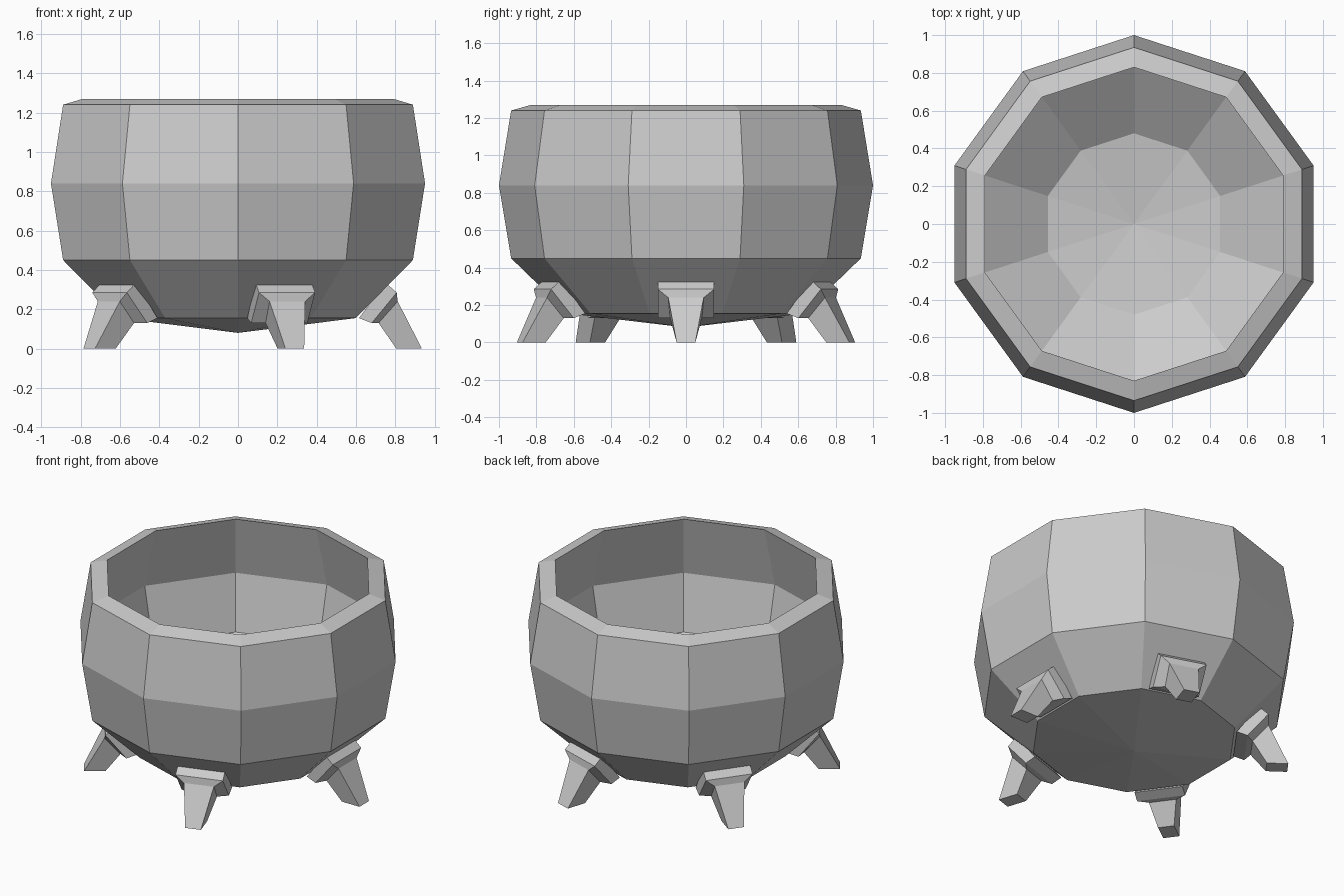
import bpy, bmesh
from math import sin, cos, pi

cube = bpy.data.objects.get("Cube")
if cube:
    bpy.data.objects.remove(cube, do_unlink=True)

grey = bpy.data.materials.new("stone grey")
grey.use_nodes = True
colour = (0.6, 0.6, 0.6, 1)
grey.diffuse_color = colour
grey.node_tree.nodes["Principled BSDF"].inputs["Base Color"].default_value = colour


def finish(bm, name):
    bmesh.ops.recalc_face_normals(bm, faces=bm.faces[:])
    mesh = bpy.data.meshes.new(name)
    bm.to_mesh(mesh)
    bm.free()
    mesh.materials.append(grey)
    obj = bpy.data.objects.new(name, mesh)
    bpy.context.collection.objects.link(obj)
    return obj


def bridge(bm, a, b):
    for i in range(len(a)):
        j = (i + 1) % len(a)
        bm.faces.new((a[i], a[j], b[j], b[i]))


# Ten-sided hollow bowl: (radius, height) from the outside base over the rim to the floor
SIDES = 10
profile = [(0.63, 0.155), (0.935, 0.45), (1.0, 0.84), (0.935, 1.24),
           (0.83, 1.27), (0.94, 0.86), (0.86, 0.5), (0.48, 0.24)]
bm = bmesh.new()
angles = [pi / 2 + 2 * pi * i / SIDES for i in range(SIDES)]
rings = [[bm.verts.new((r * cos(a), r * sin(a), z)) for a in angles] for r, z in profile]
for lower, upper in zip(rings, rings[1:]):
    bridge(bm, lower, upper)
for ring, tip_z in ((rings[0], 0.08), (rings[-1], 0.18)):
    tip = bm.verts.new((0, 0, tip_z))
    for i in range(SIDES):
        bm.faces.new((ring[i], ring[(i + 1) % SIDES], tip))
finish(bm, "bowl")

# Splayed legs: (upper radius, upper z, upper half width, lower radius, lower z, lower half width)
sections = [(0.75, 0.335, 0.15, 0.615, 0.155, 0.15),   # mount against the bowl
            (0.807, 0.285, 0.15, 0.68, 0.13, 0.15),    # mount face
            (0.812, 0.24, 0.095, 0.715, 0.13, 0.085),  # shoulder of the leg
            (0.935, 0, 0.05, 0.805, 0, 0.05)]          # foot
for n in range(5):
    bm = bmesh.new()
    loops = [[bm.verts.new(p) for p in ((ru, -wu, zu), (ru, wu, zu), (rl, wl, zl), (rl, -wl, zl))]
             for ru, zu, wu, rl, zl, wl in sections]
    for a, b in zip(loops, loops[1:]):
        bridge(bm, a, b)
    bm.faces.new(loops[0])
    bm.faces.new(loops[-1])
    leg = finish(bm, f"leg_{n + 1}")
    leg.rotation_euler.z = 2 * pi * n / 5
